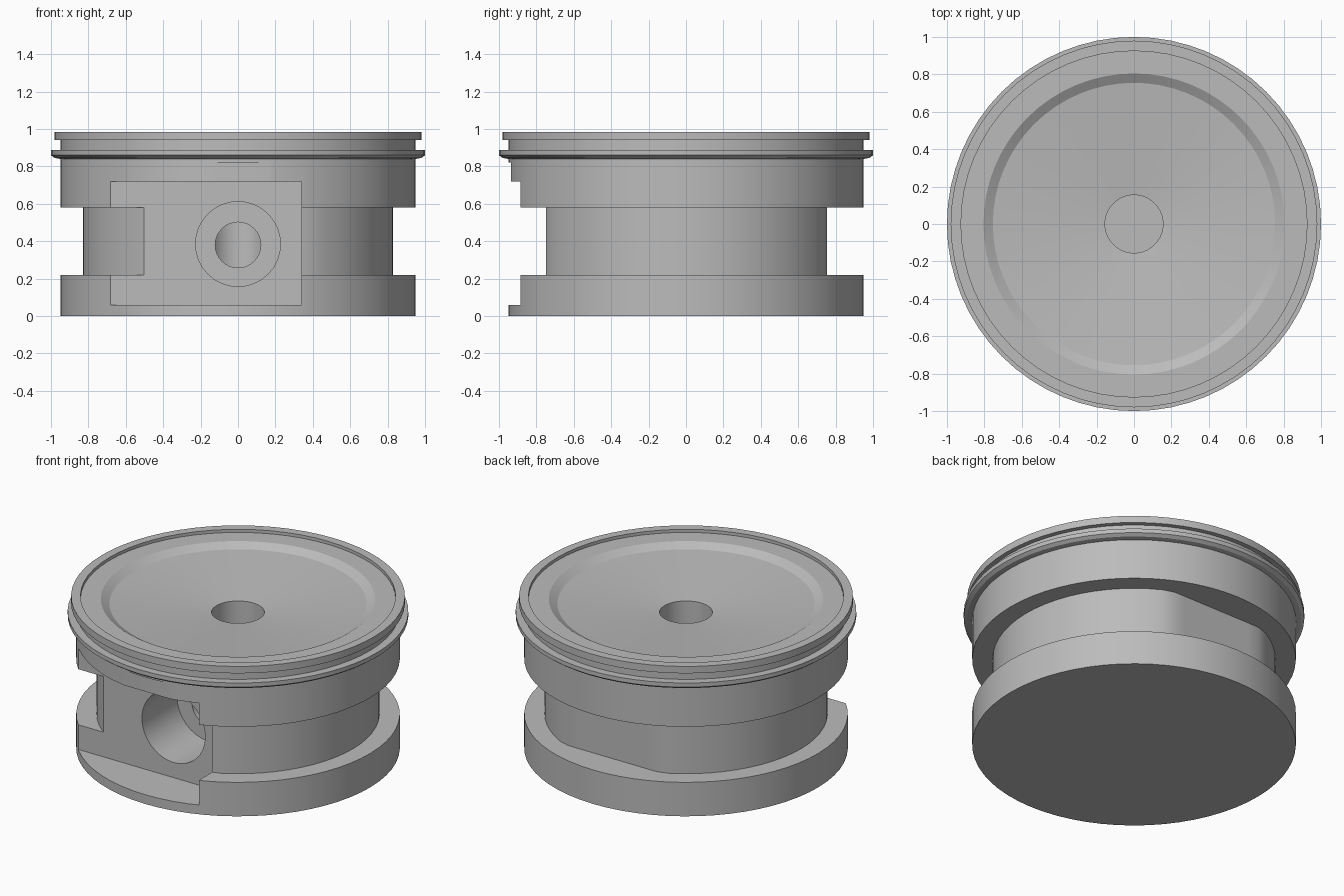
import bpy, bmesh, math
from mathutils import Matrix, Vector

if "Cube" in bpy.data.objects:
    bpy.data.objects.remove(bpy.data.objects["Cube"], do_unlink=True)

SIDES = 64
CORE_R, CORE_FLAT = 0.83, 0.755
BORE_R = 0.155

grey = bpy.data.materials.new("machined_grey")
grey.use_nodes = True
grey.diffuse_color = (0.5, 0.5, 0.5, 1)
grey.node_tree.nodes["Principled BSDF"].inputs["Base Color"].default_value = (0.5, 0.5, 0.5, 1)


def add_object(name, bm):
    bmesh.ops.recalc_face_normals(bm, faces=bm.faces)
    mesh = bpy.data.meshes.new(name)
    bm.to_mesh(mesh)
    bm.free()
    obj = bpy.data.objects.new(name, mesh)
    mesh.materials.append(grey)
    bpy.context.collection.objects.link(obj)
    return obj


def lathe(name, profile):
    """Spin (radius, z) points around z; the end points lie on the axis."""
    bm = bmesh.new()
    rings = []
    for r, z in profile:
        if r == 0:
            rings.append([bm.verts.new((0, 0, z))] * SIDES)
            continue
        ring = []
        for i in range(SIDES):
            a = math.tau * i / SIDES
            y = r * math.sin(a)
            if r == CORE_R:  # waist is flattened front and back
                y = max(-CORE_FLAT, min(CORE_FLAT, y))
            ring.append(bm.verts.new((r * math.cos(a), y, z)))
        rings.append(ring)
    for low, high in zip(rings, rings[1:]):
        for i in range(SIDES):
            j = (i + 1) % SIDES
            corners = dict.fromkeys((low[i], low[j], high[j], high[i]))
            bm.faces.new(list(corners))
    return add_object(name, bm)


def box_cutter(name, low, high):
    bm = bmesh.new()
    low, high = Vector(low), Vector(high)
    size = high - low
    bmesh.ops.create_cube(bm, size=1, matrix=Matrix.Translation((low + high) / 2)
                          @ Matrix.Diagonal((*size, 1)))
    return add_object(name, bm)


def drill_cutter(name, radius, y_start, y_end, z):
    bm = bmesh.new()
    place = Matrix.Translation((0, (y_start + y_end) / 2, z)) @ Matrix.Rotation(math.pi / 2, 4, "X")
    bmesh.ops.create_cone(bm, cap_ends=True, segments=32, radius1=radius,
                          radius2=radius, depth=y_end - y_start, matrix=place)
    return add_object(name, bm)


# Turned body: lower flange, waist, upper flange, seal ring, lip, dish, blind bore
body = lathe("valve_body", [
    (0, 0), (0.95, 0), (0.95, 0.22), (CORE_R, 0.22), (CORE_R, 0.58),
    (0.95, 0.58), (0.95, 0.84), (0.98, 0.845), (1.0, 0.86), (1.0, 0.887),
    (0.95, 0.887), (0.95, 0.94), (0.98, 0.94), (0.98, 0.985),
    (0.925, 0.985), (0.925, 0.965), (0.805, 0.965), (0.755, 0.935),
    (BORE_R, 0.88), (BORE_R, 0.25), (0, 0.25)])

# Front flat, shallow relief above it, counterbore and side port
cutters = [
    box_cutter("front_flat_cutter", (-1.1, -1.2, 0.06), (0.34, -0.66, 0.72)),
    box_cutter("relief_cutter", (-0.3, -1.2, 0.65), (0.3, -0.935, 0.82)),
    drill_cutter("counterbore_cutter", 0.227, -1.2, -0.3, 0.385),
    drill_cutter("side_port_cutter", 0.122, -1.2, -0.05, 0.38),
]
bpy.context.view_layer.objects.active = body
for cutter in cutters:
    cutter.hide_render = True
    mod = body.modifiers.new(cutter.name, "BOOLEAN")
    mod.operation = "DIFFERENCE"
    mod.solver = "EXACT"
    mod.object = cutter
    bpy.ops.object.modifier_apply(modifier=mod.name)
for cutter in cutters:
    bpy.data.objects.remove(cutter, do_unlink=True)

# Smooth round walls, crisp machined edges
bpy.ops.object.select_all(action="DESELECT")
body.select_set(True)
bpy.ops.object.shade_smooth_by_angle(angle=math.radians(22))
